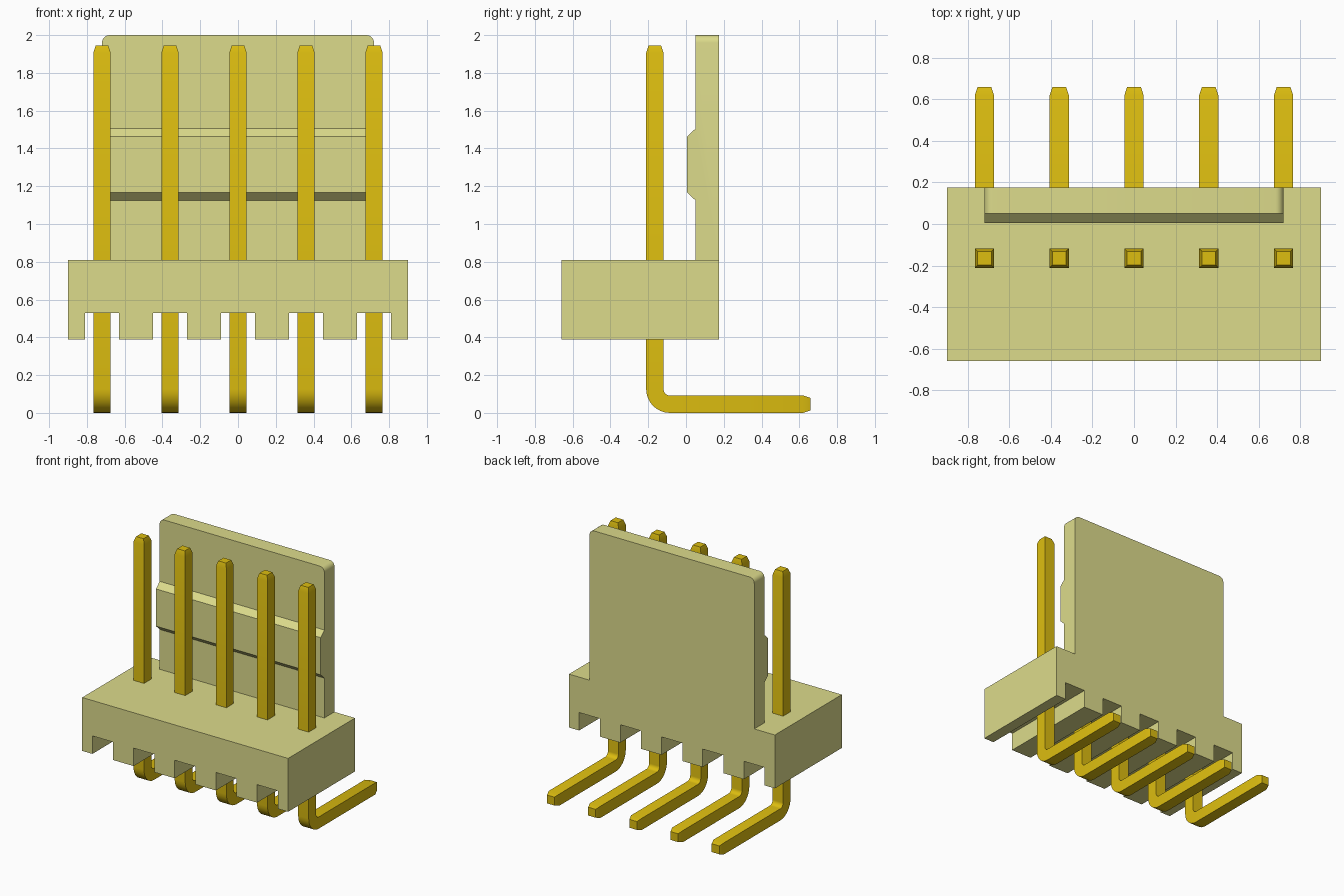
import bpy, bmesh, math
from mathutils import Vector

if "Cube" in bpy.data.objects:
    bpy.data.objects.remove(bpy.data.objects["Cube"])

PITCH, COUNT = 0.36, 5
PIN_X = [(i - (COUNT - 1) / 2) * PITCH for i in range(COUNT)]


def material(name, rgb):
    m = bpy.data.materials.new(name)
    m.diffuse_color = (*rgb, 1)
    m.use_nodes = True
    m.node_tree.nodes["Principled BSDF"].inputs["Base Color"].default_value = m.diffuse_color
    return m


def finish(name, bm, mat):
    bmesh.ops.recalc_face_normals(bm, faces=bm.faces)
    me = bpy.data.meshes.new(name)
    bm.to_mesh(me)
    bm.free()
    me.materials.append(mat)
    ob = bpy.data.objects.new(name, me)
    bpy.context.collection.objects.link(ob)
    return ob


def extrude_profile(points, offset):
    bm = bmesh.new()
    face = bm.faces.new([bm.verts.new(p) for p in points])
    new = bmesh.ops.extrude_face_region(bm, geom=[face], use_keep_orig=True)["geom"]
    bmesh.ops.translate(bm, vec=offset,
                        verts=[g for g in new if isinstance(g, bmesh.types.BMVert)])
    return bm


def smooth(ob):
    bpy.ops.object.select_all(action='DESELECT')
    ob.select_set(True)
    bpy.context.view_layer.objects.active = ob
    bpy.ops.object.shade_smooth_by_angle(angle=math.radians(25))


plastic = material("cream_plastic", (0.72, 0.71, 0.26))
gold = material("gold_metal", (0.72, 0.51, 0.005))

# Housing base: front outline with one slot under each pin, extruded in depth
X, Y0, Y1, Z0, ZS, Z1 = 0.9, -0.66, 0.176, 0.388, 0.53, 0.81
outline = [(-X, Z1), (-X, Z0)]
for x in PIN_X:
    a, b = x - 0.091, x + 0.091
    outline += [(a, Z0), (a, ZS), (b, ZS), (b, Z0)]
outline += [(X, Z0), (X, Z1)]
housing = finish("housing", extrude_profile(
    [(x, Y0, z) for x, z in outline], (0, Y1 - Y0, 0)), plastic)

# Locking wall: side profile with the latch ridge, extruded across the width
W = 0.72
side = [(Y1, 0.7), (Y1, 2.0), (0.05, 2.0), (0.05, 1.505), (0.005, 1.462),
        (0.005, 1.168), (0.05, 1.125), (0.05, 0.7)]
bm = extrude_profile([(-W, y, z) for y, z in side], (2 * W, 0, 0))
corners = [e for e in bm.edges
           if all(v.co.z > 1.99 for v in e.verts)
           and abs(e.verts[0].co.x - e.verts[1].co.x) < 1e-4]
bmesh.ops.bevel(bm, geom=corners, offset=0.04, segments=6, profile=0.5, affect='EDGES')
wall = finish("locking_wall", bm, plastic)

# Join the wall to the base as one moulded part
mod = housing.modifiers.new("union", 'BOOLEAN')
mod.operation, mod.solver, mod.object = 'UNION', 'EXACT', wall
bpy.context.view_layer.objects.active = housing
bpy.ops.object.modifier_apply(modifier=mod.name)
bpy.data.objects.remove(wall)
smooth(housing)

# Right-angle pins: a square section swept down, round the bend and back
H, TIP, R = 0.046, 0.033, 0.08
PY, PZ = -0.165, 0.046
path = [(PY, 1.945, 0, TIP), (PY, 1.905, 0, H)]
for i in range(9):
    t = math.radians(90) * i / 8
    path.append((PY + R - R * math.cos(t), PZ + R - R * math.sin(t), t, H))
path += [(0.62, PZ, math.radians(90), H), (0.66, PZ, math.radians(90), TIP)]


def make_pin(name, x):
    bm = bmesh.new()
    rings = []
    for y, z, t, h in path:
        across = Vector((0, math.cos(t), math.sin(t)))
        rings.append([bm.verts.new(Vector((x + sx * h, y, z)) + across * sy * h)
                      for sx, sy in ((-1, -1), (1, -1), (1, 1), (-1, 1))])
    for r, s in zip(rings, rings[1:]):
        for k in range(4):
            bm.faces.new((r[k], r[(k + 1) % 4], s[(k + 1) % 4], s[k]))
    bm.faces.new(rings[0])
    bm.faces.new(rings[-1])
    smooth(finish(name, bm, gold))


for n, x in enumerate(PIN_X):
    make_pin(f"pin_{n + 1}", x)
